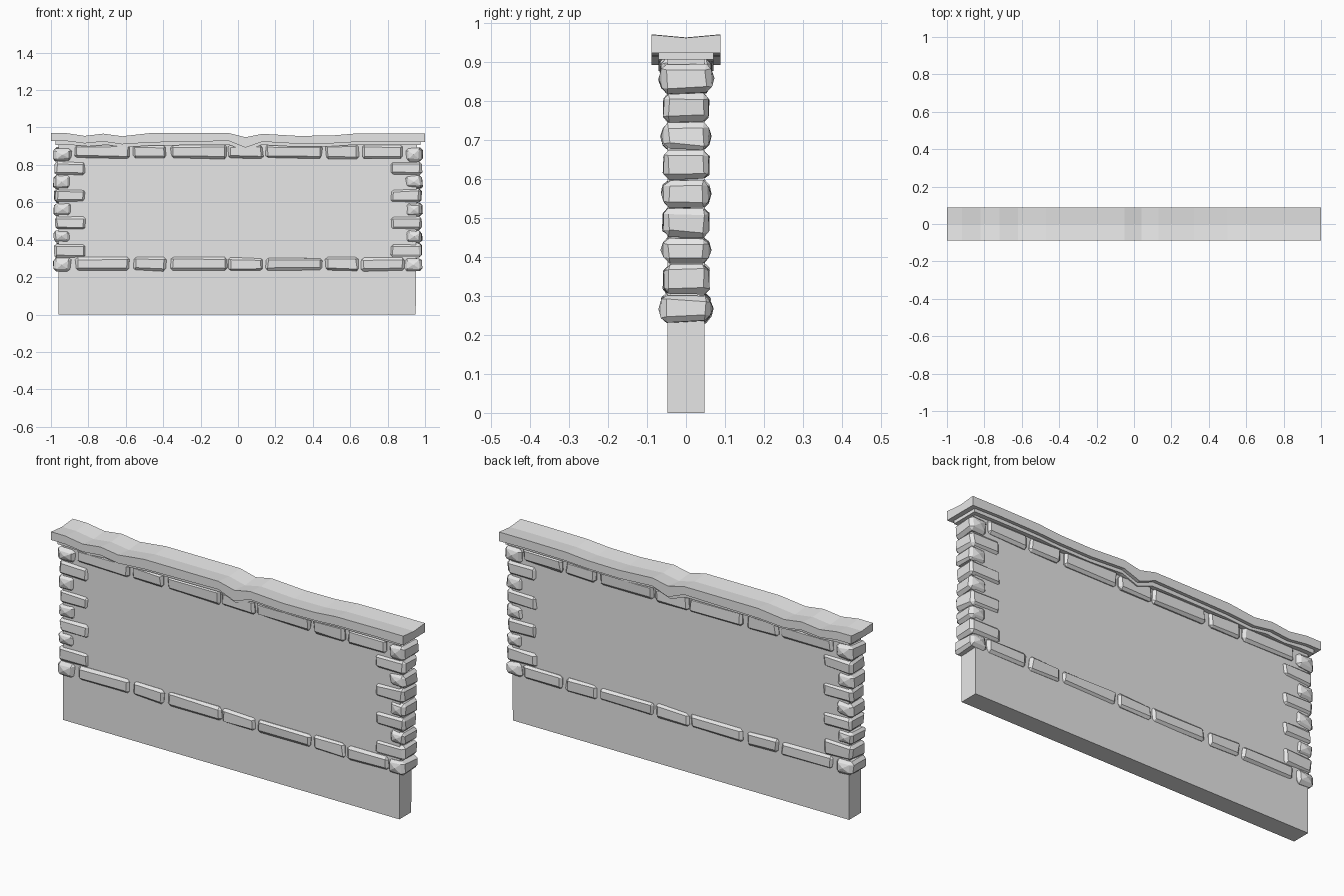
import bpy, bmesh, random
from mathutils import Vector

if "Cube" in bpy.data.objects:
    bpy.data.objects.remove(bpy.data.objects["Cube"])

random.seed(4)
stone_mat = bpy.data.materials.new("light grey stone")
stone_mat.diffuse_color = (0.8, 0.8, 0.8, 1)
stone_mat.use_nodes = True
stone_mat.node_tree.nodes["Principled BSDF"].inputs["Base Color"].default_value = stone_mat.diffuse_color


def finish(bm, name):
    bmesh.ops.recalc_face_normals(bm, faces=bm.faces[:])
    me = bpy.data.meshes.new(name)
    bm.to_mesh(me)
    bm.free()
    me.materials.append(stone_mat)
    ob = bpy.data.objects.new(name, me)
    bpy.context.collection.objects.link(ob)
    return ob


def box(bm, x0, x1, hy, z0, z1):
    vs = bmesh.ops.create_cube(bm, size=1)["verts"]
    for v in vs:
        v.co = Vector(((x0 + x1) / 2 + v.co.x * (x1 - x0), v.co.y * 2 * hy,
                       (z0 + z1) / 2 + v.co.z * (z1 - z0)))
    return vs


def stone(name, x0, x1, hy, z0, z1, chip=0.012, peak=False):
    """Rough hewn block passing through the wall, chipped on every edge."""
    bm = bmesh.new()
    for v in box(bm, x0, x1, hy, z0, z1):
        v.co.x += random.uniform(-.006, .006)
        v.co.z += random.uniform(-.004, .004)
        v.co.y *= random.uniform(0.95, 1.02)
    bmesh.ops.bevel(bm, geom=bm.edges[:], offset=chip, segments=1,
                    profile=0.5, affect='EDGES')
    for v in bm.verts:
        v.co += Vector([random.uniform(-.0025, .0025) for _ in range(3)])
    if peak:  # faceted, slightly pointed front and back
        bm.normal_update()
        fs = [f for f in bm.faces if abs(f.normal.y) > .9]
        for v in bmesh.ops.poke(bm, faces=fs)["verts"]:
            v.co.y *= 1.12
    finish(bm, name)


# Plain wall slab, tapered slightly at the foot
bm = bmesh.new()
for v in box(bm, -0.96, 0.957, 0.048, 0, 0.92):
    if v.co.x > 0 and v.co.z < .1:
        v.co.x = 0.95
finish(bm, "wall_slab")

# Corner stones, alternating short and long
rows = [.232, .303, .383, .45, .525, .598, .673, .745, .82, .893]
for side in (-1, 1):
    for i in range(9):
        short = i % 2 == 0
        outer = (0.985 if short else 0.98) * side
        inner = (0.895 if short else 0.815) * side
        hy = 0.064 if i in (0, 8) else 0.059
        stone(f"corner_stone_{'left' if side < 0 else 'right'}_{i}",
              min(outer, inner), max(outer, inner), hy,
              rows[i] + .001, rows[i + 1] - .001, 0.014, short)

# Stone courses along the bottom and under the coping
spans = [(-.87, -.58), (-.56, -.387), (-.357, -.06), (-.052, .13),
         (.15, .45), (.47, .645), (.663, .885)]
for i, (a, b) in enumerate(spans):
    stone(f"bottom_course_{i}", a, b, 0.062, .236, .305)
    stone(f"top_course_{i}", a, b, 0.066, .835, .907)


def strip(name, path, hy, sag):
    """Loft a cross-section along x; path rows are (x, top, bottom)."""
    bm = bmesh.new()
    rings = []
    for x, top, bot in path:
        pts = [(-hy, bot), (0, bot), (hy, bot), (hy, top), (0, top - sag), (-hy, top)]
        rings.append([bm.verts.new((x, y, z)) for y, z in pts])
    for r, s in zip(rings, rings[1:]):
        for k in range(6):
            j = (k + 1) % 6
            bm.faces.new((r[k], r[j], s[j], s[k]))
    bm.faces.new(rings[0])
    bm.faces.new(rings[-1])
    finish(bm, name)


# Worn coping with dips, and the thinner bed beneath it
coping = [(-1, .97, .928), (-.92, .97, .928), (-.82, .955, .915), (-.72, .967, .925),
          (-.62, .953, .91), (-.47, .97, .92), (-.05, .97, .928), (.04, .948, .892),
          (.13, .966, .924), (.32, .955, .913), (.5, .957, .915),
          (.62, .967, .922), (.85, .969, .925), (1, .969, .922)]
strip("coping", coping, 0.088, 0.008)
strip("coping_bed", [(x * .975, t - .02, min(b - .016, .907)) for x, t, b in coping],
      0.071, 0)
